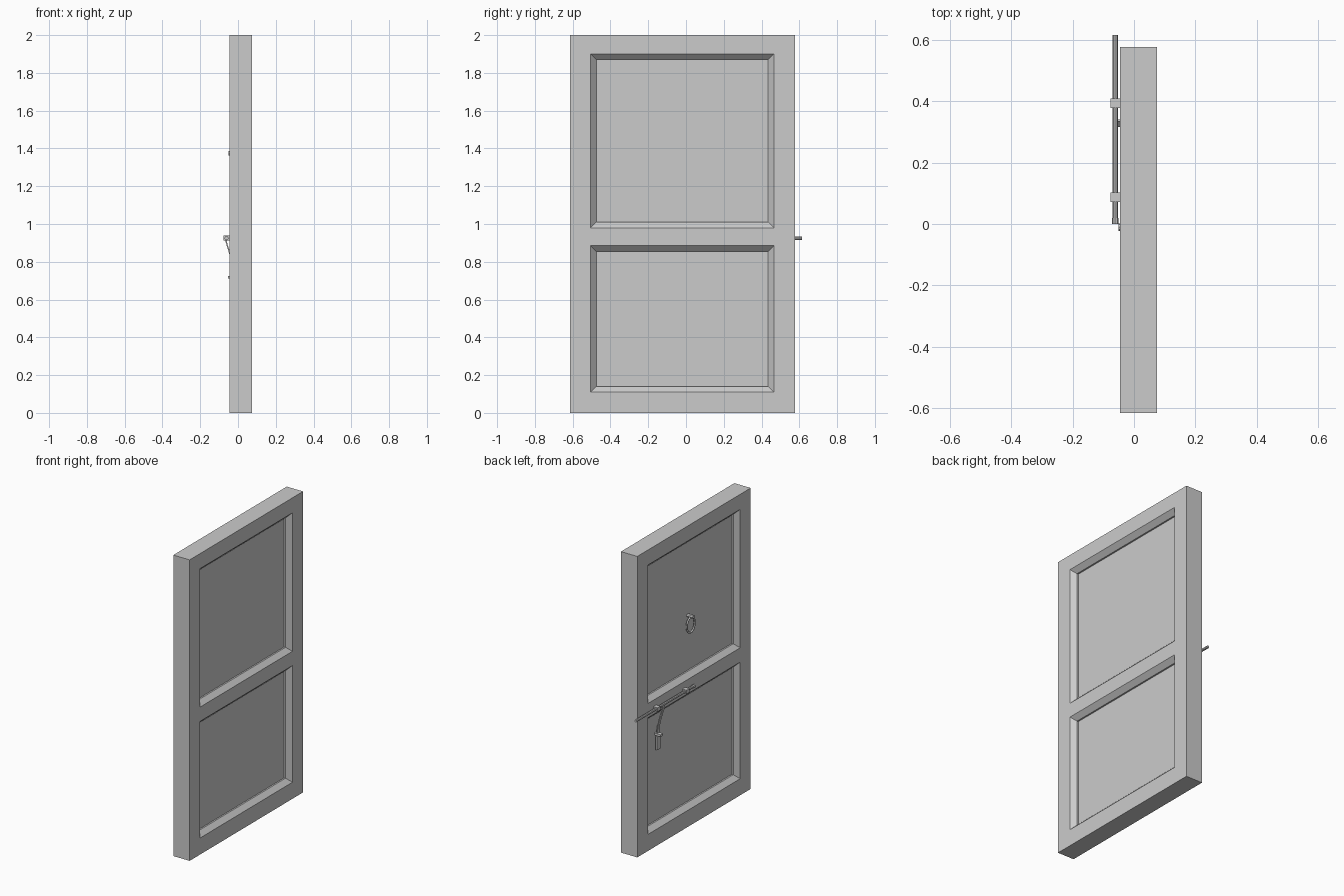
import bpy, bmesh, math
from mathutils import Vector, Matrix

cube = bpy.data.objects.get("Cube")
if cube:
    bpy.data.objects.remove(cube, do_unlink=True)

grey = bpy.data.materials.new("plain_grey")
grey.use_nodes = True
colour = (0.6, 0.6, 0.6, 1)
grey.diffuse_color = colour
grey.node_tree.nodes["Principled BSDF"].inputs["Base Color"].default_value = colour


def finish(name, bm):
    bmesh.ops.recalc_face_normals(bm, faces=bm.faces)
    mesh = bpy.data.meshes.new(name)
    bm.to_mesh(mesh)
    bm.free()
    mesh.materials.append(grey)
    obj = bpy.data.objects.new(name, mesh)
    bpy.context.collection.objects.link(obj)
    return obj


def add_box(bm, lo, hi):
    lo, hi = Vector(lo), Vector(hi)
    m = Matrix.Translation((lo + hi) / 2) @ Matrix.Diagonal((*(hi - lo), 1))
    bmesh.ops.create_cube(bm, size=1, matrix=m)


def box(name, lo, hi):
    bm = bmesh.new()
    add_box(bm, lo, hi)
    return finish(name, bm)


def rod(name, start, end, radius, sides=8):
    start, end = Vector(start), Vector(end)
    axis = end - start
    m = Matrix.Translation((start + end) / 2) @ axis.to_track_quat('Z', 'Y').to_matrix().to_4x4()
    bm = bmesh.new()
    bmesh.ops.create_cone(bm, cap_ends=True, segments=sides, radius1=radius,
                          radius2=radius, depth=axis.length, matrix=m)
    return finish(name, bm)


def ring(name, centre, major, minor, stretch=1.0, steps=16, sides=6):
    """Ring lying in the plane of the door."""
    bm = bmesh.new()
    loops = []
    for i in range(steps):
        a = math.tau * i / steps
        loop = []
        for j in range(sides):
            b = math.tau * j / sides
            r = major + minor * math.cos(b)
            offset = Vector((minor * math.sin(b), r * math.cos(a), r * math.sin(a) * stretch))
            loop.append(bm.verts.new(Vector(centre) + offset))
        loops.append(loop)
    for i in range(steps):
        p, q = loops[i], loops[(i + 1) % steps]
        for j in range(sides):
            k = (j + 1) % sides
            bm.faces.new((p[j], q[j], q[k], p[k]))
    return finish(name, bm)


# Door leaf: a slab cut along the panel borders, panels sunk on both sides
Y0, Y1 = -0.505, 0.465
PANELS = [(0.11, 0.885), (0.98, 1.9)]
bm = bmesh.new()
add_box(bm, (-0.045, -0.615, 0), (0.075, 0.576, 2))
cuts = [((0, y, 0), (0, 1, 0)) for y in (Y0, Y1)]
cuts += [((0, 0, z), (0, 0, 1)) for pair in PANELS for z in pair]
for co, no in cuts:
    bmesh.ops.bisect_plane(bm, geom=bm.verts[:] + bm.edges[:] + bm.faces[:],
                           plane_co=co, plane_no=no)
bm.normal_update()


def is_panel(f):
    c = f.calc_center_median()
    return (abs(f.normal.x) > 0.9 and Y0 < c.y < Y1
            and any(a < c.z < b for a, b in PANELS))


panels = [f for f in bm.faces if is_panel(f)]
# Sloped moulding, then a small square step
bmesh.ops.inset_individual(bm, faces=panels, thickness=0.03, depth=-0.03, use_even_offset=True)
bm.normal_update()
for f in bmesh.ops.extrude_discrete_faces(bm, faces=panels)["faces"]:
    inward = -0.01 if f.calc_center_median().x > 0.015 else 0.01
    bmesh.ops.translate(bm, verts=f.verts[:], vec=(inward, 0, 0))
finish("door_leaf", bm)

# Sliding bolt with its end stop and two brackets
BX, BZ = -0.061, 0.925
rod("bolt_rod", (BX, 0.005, BZ), (BX, 0.615, BZ), 0.0085)
rod("bolt_end", (BX, 0, BZ), (BX, 0.02, BZ), 0.011)
for i, y in enumerate((0.087, 0.393)):
    box(f"bolt_bracket_{i + 1}", (-0.076, y - 0.015, BZ - 0.013), (-0.044, y + 0.015, BZ + 0.013))

# Curved strap hanging from the bolt into the lower panel
path = [(-0.064, 0.93), (-0.066, 0.905), (-0.055, 0.87), (-0.04, 0.82),
        (-0.028, 0.77), (-0.024, 0.715)]
bm = bmesh.new()
rows = []
for x, z in path:
    rows.append([bm.verts.new((x + dx, 0.325 + dy, z))
                 for dx, dy in ((0, -0.01), (0, 0.01), (0.007, 0.01), (0.007, -0.01))])
for p, q in zip(rows, rows[1:]):
    for j in range(4):
        k = (j + 1) % 4
        bm.faces.new((p[j], p[k], q[k], q[j]))
bm.faces.new(rows[0])
bm.faces.new(rows[-1])
finish("bolt_strap", bm)

# Staple and hanging hasp plate
box("hasp_staple", (-0.052, 0.315, 0.712), (-0.004, 0.34, 0.726))
box("hasp_plate", (-0.03, 0.305, 0.62), (-0.02, 0.348, 0.71))

# Ring pull on the upper panel
rod("ring_mount", (-0.004, -0.01, 1.375), (-0.05, -0.01, 1.375), 0.012)
ring("ring_pull", (-0.028, -0.01, 1.318), 0.042, 0.006, 1.2)
for o in bpy.data.objects:
    if o.name == "ring_pull":
        for p in o.data.polygons:
            p.use_smooth = True
